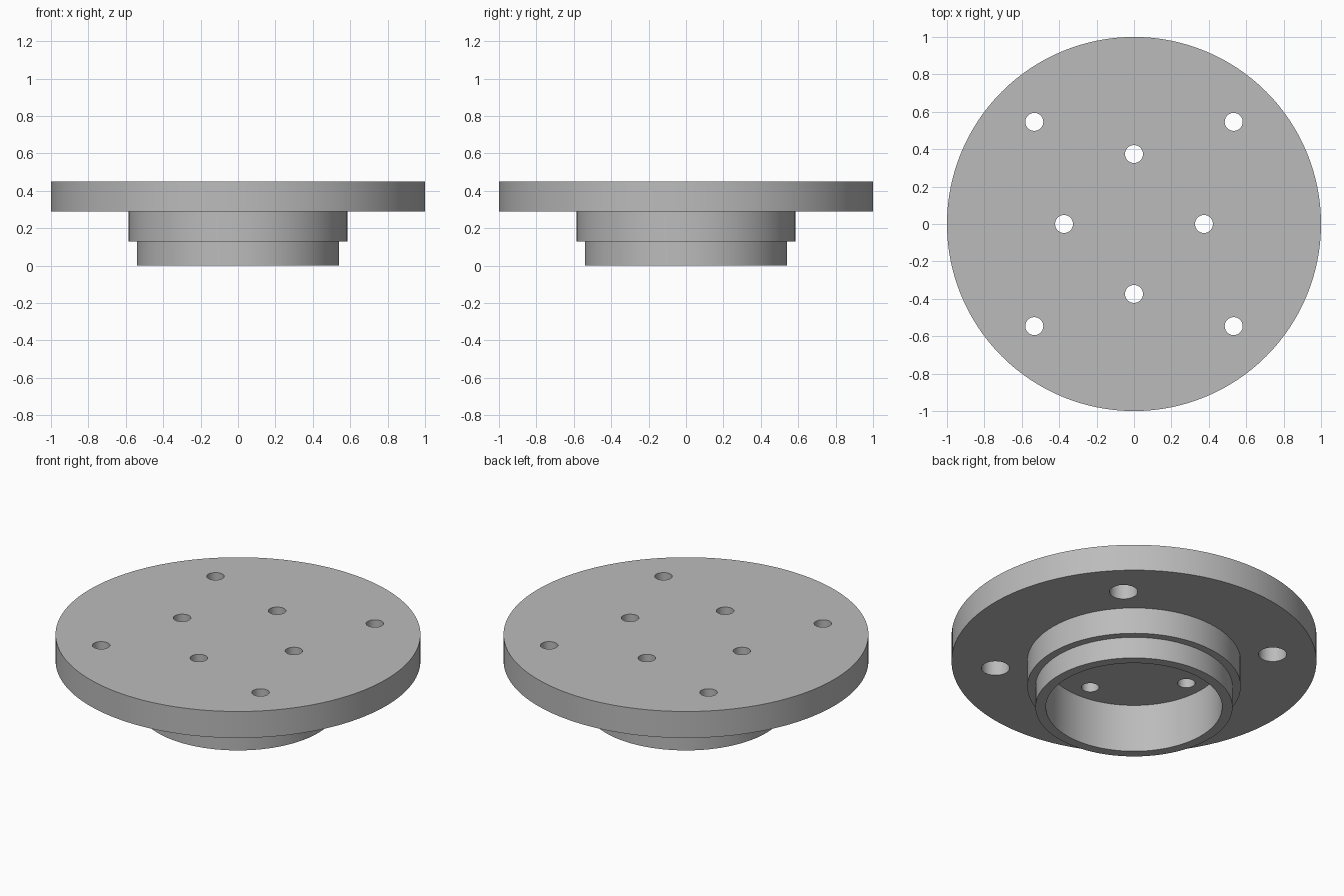
import bpy, bmesh, math

if "Cube" in bpy.data.objects:
    bpy.data.objects.remove(bpy.data.objects["Cube"])

SEGMENTS = 128
Z_BORE, Z_STEP, Z_TOP = 0.29, 0.385, 0.45   # bore ceiling, counterbore seat, plate top

steel = bpy.data.materials.new("grey_metal")
steel.diffuse_color = (0.5, 0.5, 0.5, 1)
steel.use_nodes = True
steel.node_tree.nodes["Principled BSDF"].inputs["Base Color"].default_value = steel.diffuse_color


def lathe(name, profile, segments, centre=(0, 0)):
    """Closed solid from an (r, z) profile that starts and ends on the axis."""
    bm = bmesh.new()
    rings = []
    for r, z in profile:
        if r == 0:
            rings.append(None)
            continue
        rings.append([bm.verts.new((centre[0] + r * math.cos(2 * math.pi * i / segments),
                                    centre[1] + r * math.sin(2 * math.pi * i / segments), z))
                      for i in range(segments)])
    for a, b in zip(rings, rings[1:]):
        if a is None or b is None:
            bm.faces.new(a or b)             # flat end cap
            continue
        for i in range(segments):
            j = (i + 1) % segments
            bm.faces.new((a[i], a[j], b[j], b[i]))
    bmesh.ops.recalc_face_normals(bm, faces=bm.faces)
    mesh = bpy.data.meshes.new(name)
    bm.to_mesh(mesh)
    bm.free()
    obj = bpy.data.objects.new(name, mesh)
    bpy.context.collection.objects.link(obj)
    mesh.materials.append(steel)
    return obj


# Round plate with a stepped hub and a blind bore underneath
flange = lathe("flange", [(0, Z_BORE), (0.483, Z_BORE), (0.483, 0), (0.54, 0),
                          (0.54, 0.13), (0.585, 0.13), (0.585, Z_BORE),
                          (1, Z_BORE), (1, Z_TOP), (0, Z_TOP)], SEGMENTS)

# Four straight inner holes on the axes
R = 0.048
low, high = Z_BORE - 0.05, Z_TOP + 0.05
cutters = [lathe("inner_hole_cutter", [(0, low), (R, low), (R, high), (0, high)], 48, c)
           for c in ((0.374, 0), (-0.374, 0), (0, 0.374), (0, -0.374))]

# Four outer holes, counterbored from below
cutters += [lathe("outer_hole_cutter", [(0, low), (0.077, low), (0.077, Z_STEP),
                                        (R, Z_STEP), (R, high), (0, high)], 48,
                  (sx * 0.533, sy * 0.546))
            for sx in (-1, 1) for sy in (-1, 1)]

# Drill the holes
bpy.context.view_layer.objects.active = flange
for cutter in cutters:
    mod = flange.modifiers.new("drill", 'BOOLEAN')
    mod.operation = 'DIFFERENCE'
    mod.solver = 'EXACT'
    mod.object = cutter
    bpy.ops.object.modifier_apply(modifier=mod.name)
    bpy.data.objects.remove(cutter, do_unlink=True)

# Smooth round walls, sharp rims
bpy.ops.object.select_all(action='DESELECT')
flange.select_set(True)
bpy.ops.object.shade_smooth_by_angle(angle=math.radians(30))
